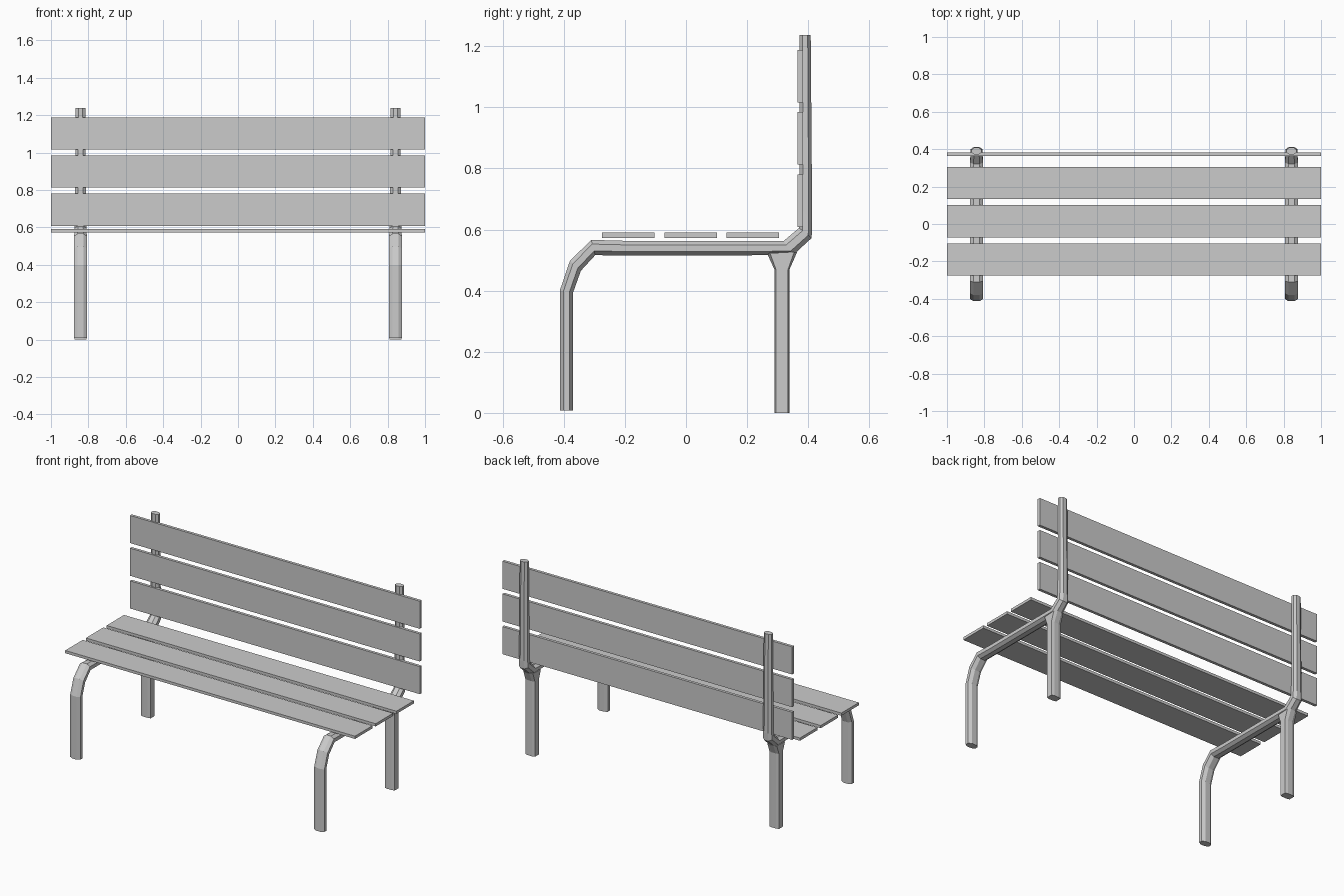
import bpy, bmesh
from mathutils import Vector

if "Cube" in bpy.data.objects:
    bpy.data.objects.remove(bpy.data.objects["Cube"])


def new_object(name, bm):
    bmesh.ops.recalc_face_normals(bm, faces=bm.faces)
    mesh = bpy.data.meshes.new(name)
    bm.to_mesh(mesh)
    bm.free()
    obj = bpy.data.objects.new(name, mesh)
    bpy.context.collection.objects.link(obj)
    return obj


def tube(name, x, rings, kx=0.45, kn=0.45):
    """Eight-sided tube; each ring is (outer y, outer z, inner y, inner z, half width in x)."""
    bm = bmesh.new()
    section = [(kx, 1), (1, kn), (1, -kn), (kx, -1),
               (-kx, -1), (-1, -kn), (-1, kn), (-kx, 1)]
    loops = []
    for oy, oz, iy, iz, hw in rings:
        outer, inner = Vector((x, oy, oz)), Vector((x, iy, iz))
        mid, half = (outer + inner) / 2, (outer - inner) / 2
        loops.append([bm.verts.new(mid + half * n + Vector((hw * a, 0, 0)))
                      for a, n in section])
    for a, b in zip(loops, loops[1:]):
        for i in range(8):
            j = (i + 1) % 8
            bm.faces.new((a[i], a[j], b[j], b[i]))
    bm.faces.new(loops[0])
    bm.faces.new(loops[-1])
    return new_object(name, bm)


def slat(name, y0, y1, z0, z1):
    bm = bmesh.new()
    bmesh.ops.create_cube(bm, size=1)
    bmesh.ops.scale(bm, vec=(2, y1 - y0, z1 - z0), verts=bm.verts)
    bmesh.ops.translate(bm, vec=(0, (y0 + y1) / 2, (z0 + z1) / 2), verts=bm.verts)
    return new_object(name, bm)


# Bent frame: front leg, seat rail and back upright in one tube
frame = [
    (-0.413, 0.008, -0.370, 0.008, 0.035),
    (-0.413, 0.400, -0.370, 0.392, 0.035),
    (-0.380, 0.497, -0.344, 0.465, 0.035),
    (-0.310, 0.566, -0.297, 0.516, 0.035),
    (-0.200, 0.563, -0.200, 0.515, 0.034),
    (0.320, 0.563, 0.350, 0.516, 0.034),
    (0.370, 0.605, 0.411, 0.572, 0.032),
    (0.371, 0.680, 0.413, 0.620, 0.029),
    (0.372, 1.237, 0.408, 1.237, 0.026),
]
# Rear leg, flared where it meets the rail
rear_leg = [
    (0.290, 0.0, 0.338, 0.0, 0.033),
    (0.290, 0.468, 0.338, 0.468, 0.033),
    (0.265, 0.522, 0.364, 0.527, 0.033),
]
for side, x in (("left", -0.842), ("right", 0.842)):
    tube(side + "_frame", x, frame)
    tube(side + "_rear_leg", x, rear_leg, kx=0.45, kn=0.8)

# Seat and backrest planks
for i in range(3):
    y = -0.275 + 0.204 * i
    slat(f"seat_slat_{i + 1}", y, y + 0.172, 0.573, 0.590)
    z = 0.608 + 0.204 * i
    slat(f"back_slat_{i + 1}", 0.364, 0.382, z, z + 0.172)
